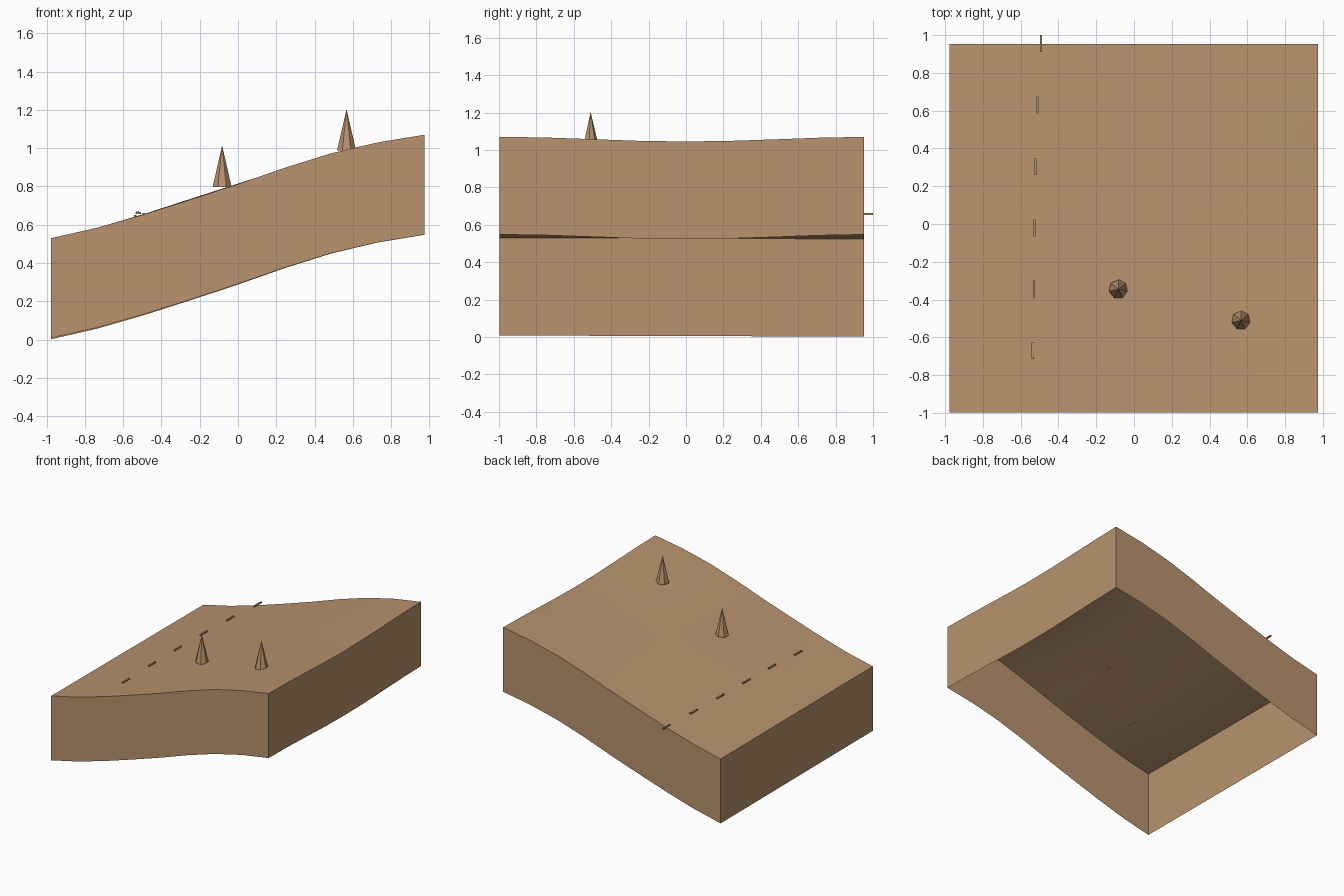
import bpy, bmesh, math
from mathutils import Matrix

cube = bpy.data.objects.get("Cube")
if cube:
    bpy.data.objects.remove(cube, do_unlink=True)

# One earthy colour for everything
earth = bpy.data.materials.new("earth_tan")
colour = (0.48, 0.29, 0.155, 1)
earth.use_nodes = True
earth.diffuse_color = colour
shader = next(n for n in earth.node_tree.nodes if n.type == 'BSDF_PRINCIPLED')
shader.inputs["Base Color"].default_value = colour


def finish(bm, name):
    mesh = bpy.data.meshes.new(name)
    bm.to_mesh(mesh)
    bm.free()
    mesh.materials.append(earth)
    obj = bpy.data.objects.new(name, mesh)
    bpy.context.collection.objects.link(obj)
    return obj


# Hillside: a slope profile along x, with a gentle swell along y
LEVELS = [0.53, 0.585, 0.655, 0.732, 0.812, 0.897, 0.973, 1.03, 1.07]
SWELL = [0, 0.002, 0.004, 0.006, 0.004, -0.002, -0.01, -0.018, -0.025]
N = len(LEVELS) - 1
STEP = 1.95 / N
SKIRT = 0.522

bm = bmesh.new()
grid = []
for j in range(N + 1):
    y = -0.9975 + j * STEP
    middle = 0.5 * (1 + math.cos(math.pi * y))
    grid.append([bm.verts.new((-0.977 + i * STEP, y,
                               LEVELS[i] + SWELL[i] * middle - 0.006 * j / N * (1 - i / N)))
                 for i in range(N + 1)])
for j in range(N):
    for i in range(N):
        bm.faces.new((grid[j][i], grid[j][i + 1], grid[j + 1][i + 1], grid[j + 1][i]))

# Skirt walls hang from the rim and leave the underside open
rim = [e for e in bm.edges if e.is_boundary]
walls = bmesh.ops.extrude_edge_only(bm, edges=rim)["geom"]
lower = [v for v in walls if isinstance(v, bmesh.types.BMVert)]
bmesh.ops.translate(bm, verts=lower, vec=(0, 0, -SKIRT))
bmesh.ops.recalc_face_normals(bm, faces=bm.faces)
top = max(bm.faces, key=lambda f: abs(f.normal.z))
if top.normal.z < 0:
    bmesh.ops.reverse_faces(bm, faces=bm.faces)
hill = finish(bm, "hillside")
bpy.context.view_layer.objects.active = hill
hill.select_set(True)
bpy.ops.object.shade_smooth_by_angle(angle=math.radians(30))
hill.select_set(False)

# Seven-sided trees, open underneath
HEIGHT = 0.217
for k, (x, y, z) in enumerate([(-0.083, -0.345, 0.797), (0.567, -0.51, 0.987)]):
    bm = bmesh.new()
    bmesh.ops.create_cone(bm, cap_ends=False, segments=7, radius1=0.051, radius2=0,
                          depth=HEIGHT,
                          matrix=Matrix.Translation((x, y, z + HEIGHT / 2)))
    bmesh.ops.remove_doubles(bm, verts=bm.verts, dist=0.0001)
    finish(bm, f"tree_{k + 1}")

# Row of trail dashes across the slope
DASHES = [(-0.536, 0.647), (-0.53, 0.66), (-0.527, 0.664),
          (-0.522, 0.664), (-0.512, 0.662), (-0.492, 0.657)]
for k, (x, z) in enumerate(DASHES):
    bm = bmesh.new()
    place = Matrix.Translation((x, -0.67 + 0.325 * k, z))
    bmesh.ops.create_cube(bm, size=1, matrix=place @ Matrix.Diagonal((0.012, 0.09, 0.01, 1)))
    finish(bm, f"trail_dash_{k + 1}")
